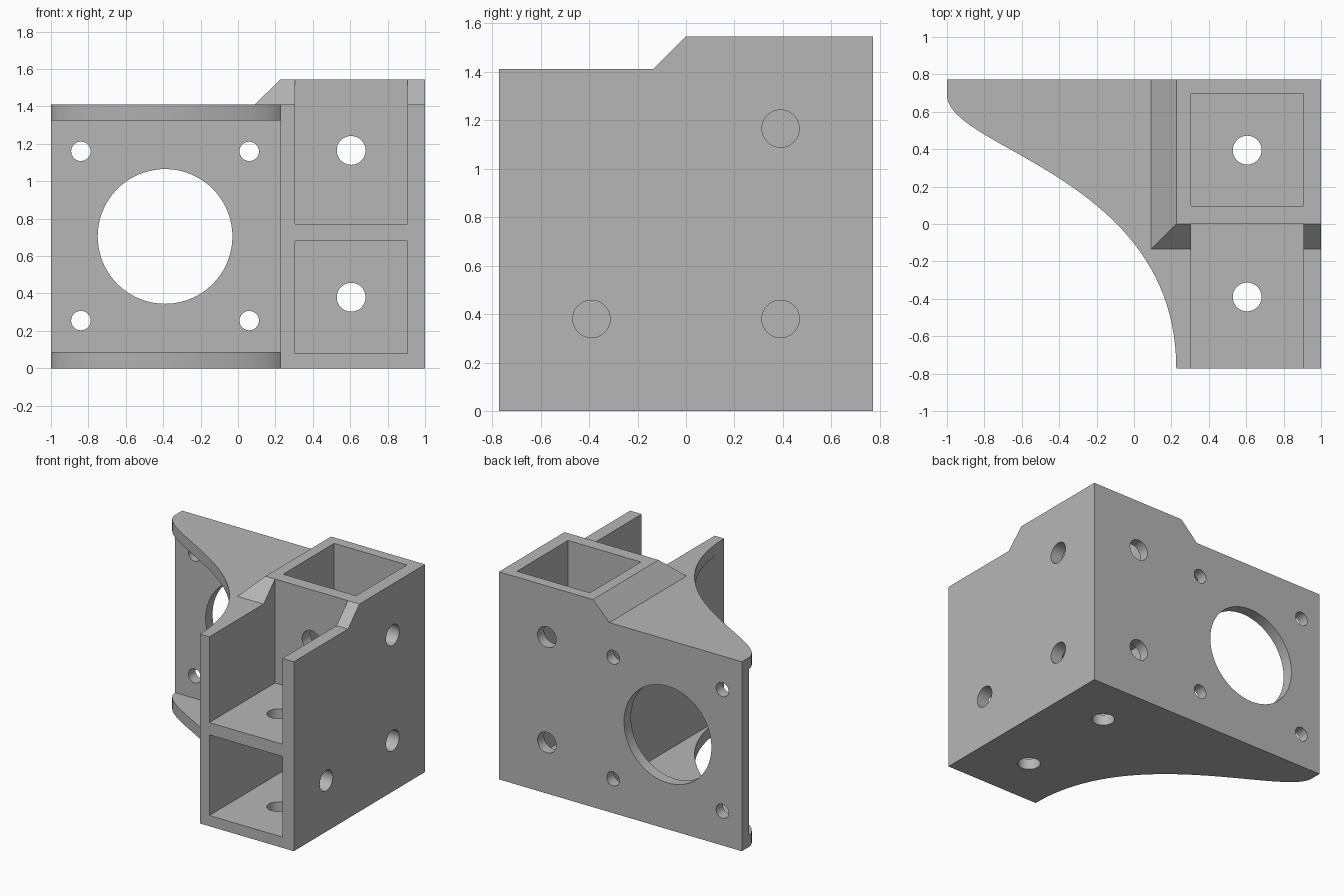
import bpy
import bmesh
from math import pi, radians
from mathutils import Matrix, Vector

cube = bpy.data.objects.get("Cube")
if cube:
    bpy.data.objects.remove(cube, do_unlink=True)

# Main dimensions
DEPTH = 0.772          # half depth
DECK = 1.41            # height of the side wing
TOP = 1.545            # height of the raised rear socket
COL = 0.226            # left wall of the socket column
IN_L, IN_R = 0.305, 0.905
MID = 0.605            # socket centre line

grey = bpy.data.materials.new("bracket_grey")
grey.use_nodes = True
colour = (0.47, 0.47, 0.47, 1)
grey.diffuse_color = colour
grey.node_tree.nodes["Principled BSDF"].inputs["Base Color"].default_value = colour


def make(name, bm):
    bmesh.ops.recalc_face_normals(bm, faces=bm.faces)
    mesh = bpy.data.meshes.new(name)
    bm.to_mesh(mesh)
    bm.free()
    mesh.materials.append(grey)
    obj = bpy.data.objects.new(name, mesh)
    bpy.context.collection.objects.link(obj)
    return obj


def box(name, lo, hi):
    bm = bmesh.new()
    lo, hi = Vector(lo), Vector(hi)
    bmesh.ops.create_cube(bm, size=1)
    for v in bm.verts:
        v.co = (lo + hi) / 2 + v.co * (hi - lo)
    return make(name, bm)


def rod(name, axis, start, end, radius, segments=48):
    """Cylinder from start, running along one axis up to the coordinate end."""
    bm = bmesh.new()
    length = end - start["xyz".index(axis)]
    centre = Vector(start)
    centre["xyz".index(axis)] += length / 2
    turn = {"x": Matrix.Rotation(pi / 2, 4, "Y"),
            "y": Matrix.Rotation(pi / 2, 4, "X"),
            "z": Matrix.Identity(4)}[axis]
    bmesh.ops.create_cone(bm, cap_ends=True, segments=segments, radius1=radius,
                          radius2=radius, depth=length,
                          matrix=Matrix.Translation(centre) @ turn)
    return make(name, bm)


def combine(target, tool, operation):
    mod = target.modifiers.new(tool.name, "BOOLEAN")
    mod.operation = operation
    mod.solver = "EXACT"
    mod.object = tool
    bpy.context.view_layer.update()
    result = bpy.data.meshes.new_from_object(
        target.evaluated_get(bpy.context.evaluated_depsgraph_get()))
    target.modifiers.clear()
    target.data = result
    bpy.data.objects.remove(tool, do_unlink=True)


# Body: plan outline with the S-curved side, extruded upward
p = [Vector(c) for c in ((-1, 0.69), (-1, 0.40), (COL, 0.257), (COL, -DEPTH))]
steps = 48
curve = []
for i in range(steps + 1):
    t = i / steps
    u = 1 - t
    curve.append(p[0] * u**3 + p[1] * 3 * u * u * t + p[2] * 3 * u * t * t + p[3] * t**3)
outline = [(1, -DEPTH), (1, DEPTH), (-1, DEPTH)] + [tuple(c) for c in curve]
bm = bmesh.new()
face = bm.faces.new([bm.verts.new((x, y, 0)) for x, y in outline])
up = bmesh.ops.extrude_face_region(bm, geom=[face])["geom"]
bmesh.ops.translate(bm, vec=(0, 0, DECK),
                    verts=[v for v in up if isinstance(v, bmesh.types.BMVert)])
bracket = make("corner_bracket", bm)

# Raised rear socket with sloped left and front sides
bm = bmesh.new()
rings = [[bm.verts.new((x, y, z)) for x, y in
          ((left, front), (1, front), (1, DEPTH), (left, DEPTH))]
         for left, front, z in ((0.09, -0.135, 1.2), (0.09, -0.135, DECK), (COL, 0, TOP))]
bm.faces.new(rings[0])
bm.faces.new(rings[-1])
for low, high in zip(rings, rings[1:]):
    for i in range(4):
        j = (i + 1) % 4
        bm.faces.new((low[i], low[j], high[j], high[i]))
combine(bracket, make("raised_socket", bm), "UNION")

# Open space between the two webs, in front of the mounting plate
cutters = [
    box("web_gap", (-1.2, -1, 0.087), (COL, 0.69, 1.325)),
    box("lower_socket", (IN_L, -1, 0.08), (IN_R, 0.695, 0.68)),
    box("upper_slot", (IN_L, -1, 0.772), (IN_R, 0, 1.8)),
    box("upright_socket", (IN_L, 0.095, 0.772), (IN_R, 0.695, 1.8)),
    rod("motor_opening", "y", (-0.39, 0.6, 0.705), 0.9, 0.36, 96),
]

# Mounting screw holes around the large opening
for x in (-0.84, 0.06):
    for z in (0.255, 1.16):
        cutters.append(rod("plate_hole", "y", (x, 0.6, z), 0.9, 0.052, 32))

# Socket bolt holes: floor and shelf, rear walls, right wall
HOLE = 0.077
for y in (-0.39, 0.395):
    cutters.append(rod("floor_hole", "z", (MID, y, -0.1), 0.9, HOLE))
for z in (0.38, 1.165):
    cutters.append(rod("rear_hole", "y", (MID, -0.1, z), 0.9, HOLE))
for y, z in ((-0.39, 0.38), (0.39, 0.38), (0.39, 1.165)):
    cutters.append(rod("side_hole", "x", (0.7, y, z), 1.1, HOLE))
for cutter in cutters:
    combine(bracket, cutter, "DIFFERENCE")

# Smooth curved walls, crisp edges
bpy.ops.object.select_all(action="DESELECT")
bracket.select_set(True)
bpy.context.view_layer.objects.active = bracket
bpy.ops.object.shade_smooth_by_angle(angle=radians(30))
